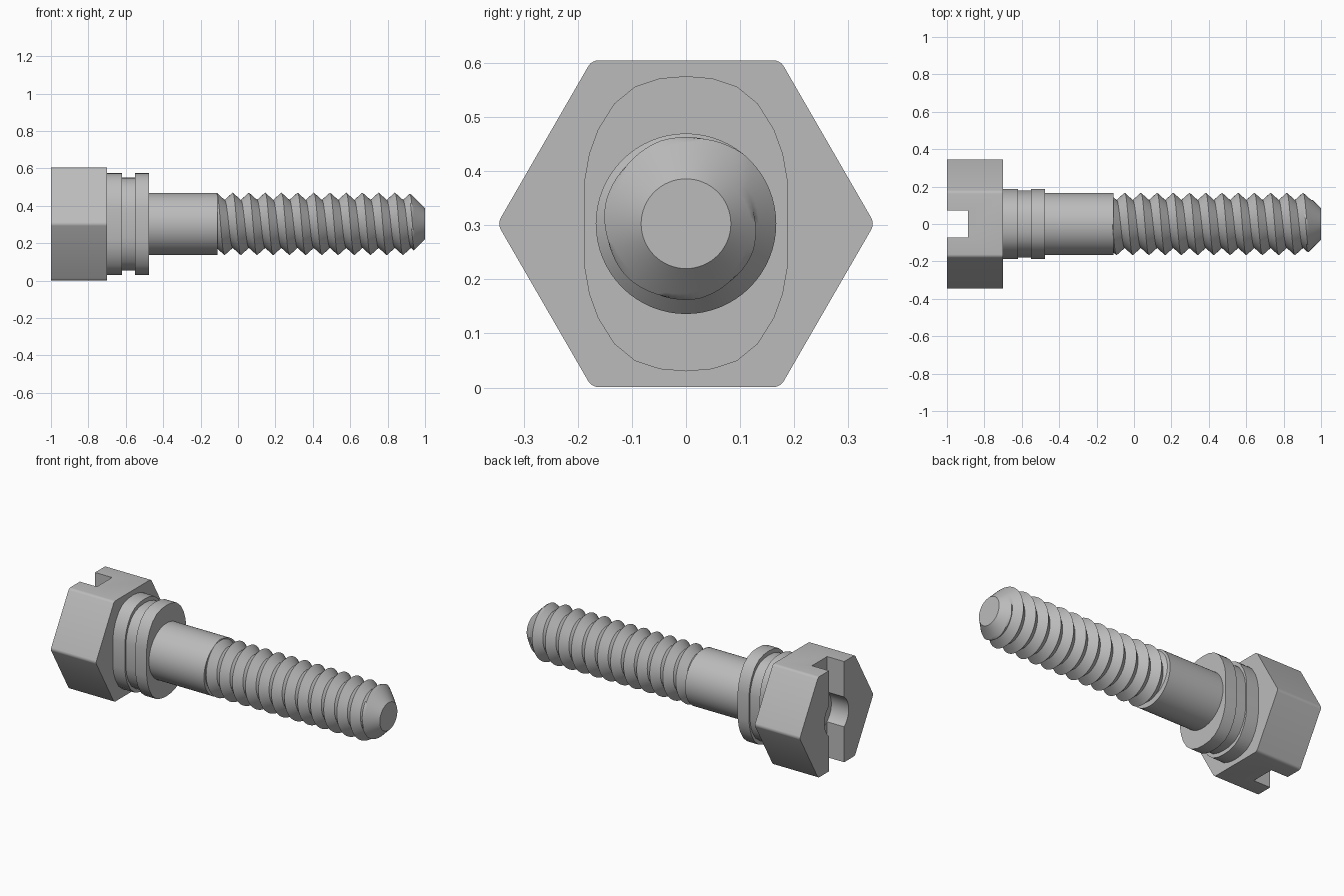
import bpy, bmesh, math
from mathutils import Matrix

if "Cube" in bpy.data.objects:
    bpy.data.objects.remove(bpy.data.objects["Cube"])

AXIS_Z = 0.303
TAU = 2 * math.pi

steel = bpy.data.materials.new("steel grey")
steel.use_nodes = True
GREY = (0.5, 0.5, 0.5, 1)
steel.diffuse_color = GREY
steel.node_tree.nodes["Principled BSDF"].inputs["Base Color"].default_value = GREY


def finish(name, bm, angle=30):
    """Turn a bmesh built around the x axis into a shaded object."""
    bmesh.ops.recalc_face_normals(bm, faces=bm.faces)
    mesh = bpy.data.meshes.new(name)
    bm.to_mesh(mesh)
    bm.free()
    mesh.materials.append(steel)
    obj = bpy.data.objects.new(name, mesh)
    obj.location.z = AXIS_Z
    bpy.context.collection.objects.link(obj)
    bpy.ops.object.select_all(action="DESELECT")
    obj.select_set(True)
    bpy.context.view_layer.objects.active = obj
    bpy.ops.object.shade_smooth_by_angle(angle=math.radians(angle))
    return obj


def loft(bm, rings):
    """Skin a list of closed rings and cap both ends."""
    loops = [[bm.verts.new(p) for p in ring] for ring in rings]
    for a, b in zip(loops, loops[1:]):
        for i in range(len(a)):
            j = (i + 1) % len(a)
            bm.faces.new((a[i], a[j], b[j], b[i]))
    bm.faces.new(loops[0])
    bm.faces.new(loops[-1])


def circle(x, radius, sides=64, turn=0.0):
    return [(x, radius * math.cos(TAU * i / sides + turn),
             radius * math.sin(TAU * i / sides + turn)) for i in range(sides)]


def cut(obj, cutter):
    mod = obj.modifiers.new("cut", "BOOLEAN")
    mod.operation = "DIFFERENCE"
    mod.solver = "EXACT"
    mod.object = cutter
    cutter.hide_render = True
    bpy.context.view_layer.objects.active = obj
    bpy.ops.object.modifier_apply(modifier=mod.name)
    bpy.data.objects.remove(cutter)


# Hexagonal head with softened corners
bm = bmesh.new()
loft(bm, [circle(x, 0.349, 6) for x in (-1, -0.7)])
corners = [e for e in bm.edges if abs(e.verts[0].co.x - e.verts[1].co.x) > 0.1]
bmesh.ops.bevel(bm, geom=corners, offset=0.012, segments=4, profile=0.5, affect="EDGES")
head = finish("hex_head", bm, 25)

# Screwdriver slot across the head, and round recess in its middle
bm = bmesh.new()
bmesh.ops.create_cube(bm, size=1, matrix=Matrix.Translation((-1.0, 0, 0))
                      @ Matrix.Diagonal((0.226, 0.144, 1, 1)))
cut(head, finish("slot_cutter", bm))
bm = bmesh.new()
loft(bm, [circle(x, 0.115, 48) for x in (-1.1, -0.885)])
cut(head, finish("recess_cutter", bm))
bpy.ops.object.select_all(action="DESELECT")
head.select_set(True)
bpy.ops.object.shade_smooth_by_angle(angle=math.radians(25))

# Oblong collar with a groove around it
QUARTER = [(0.188, 0.08), (0.179, 0.13), (0.163, 0.174), (0.133, 0.222),
           (0.094, 0.254), (0.048, 0.269)]
half = QUARTER + [(0, 0.273)] + [(-y, z) for y, z in reversed(QUARTER)]
outline = half + [(-y, -z) for y, z in half]
bm = bmesh.new()
loft(bm, [[(x, y * sy, z * sz) for y, z in outline] for x, sy, sz in (
    (-0.70, 1, 1), (-0.62, 1, 1), (-0.62, 0.95, 0.91),
    (-0.55, 0.95, 0.91), (-0.55, 1, 1), (-0.475, 1, 1))])
finish("grooved_collar", bm, 35)

# Plain shank
bm = bmesh.new()
loft(bm, [circle(x, 0.166) for x in (-0.48, -0.11)])
finish("plain_shank", bm)

# Helical thread, with a cone-shaped tip
PITCH, CREST, ROOT, TIP = 0.0867, 0.167, 0.128, 0.083
START, END, STEPS, SIDES = -0.115, 1.0, 12, 64


def thread_point(row, side):
    angle = TAU * side / SIDES
    lead = PITCH * (angle - math.pi / 2) / TAU
    x = START - PITCH * 1.5 + PITCH * row / STEPS + lead
    x = min(max(x, START), END)
    phase = ((x - lead - START) / PITCH) % 1
    ridge = abs(2 * phase - 1)
    radius = ROOT + (CREST - ROOT) * ridge
    radius = min(radius, TIP + END - x)
    return (x, radius * math.cos(angle), radius * math.sin(angle))


bm = bmesh.new()
rows = int(((END - START) / PITCH + 3.5) * STEPS)
grid = [[bm.verts.new(thread_point(r, s)) for s in range(SIDES + 1)]
        for r in range(rows)]
for a, b in zip(grid, grid[1:]):
    for s in range(SIDES):
        bm.faces.new((a[s], a[s + 1], b[s + 1], b[s]))
bmesh.ops.remove_doubles(bm, verts=bm.verts, dist=0.0004)
bmesh.ops.holes_fill(bm, edges=[e for e in bm.edges if e.is_boundary], sides=0)
finish("threaded_end", bm, 35)
